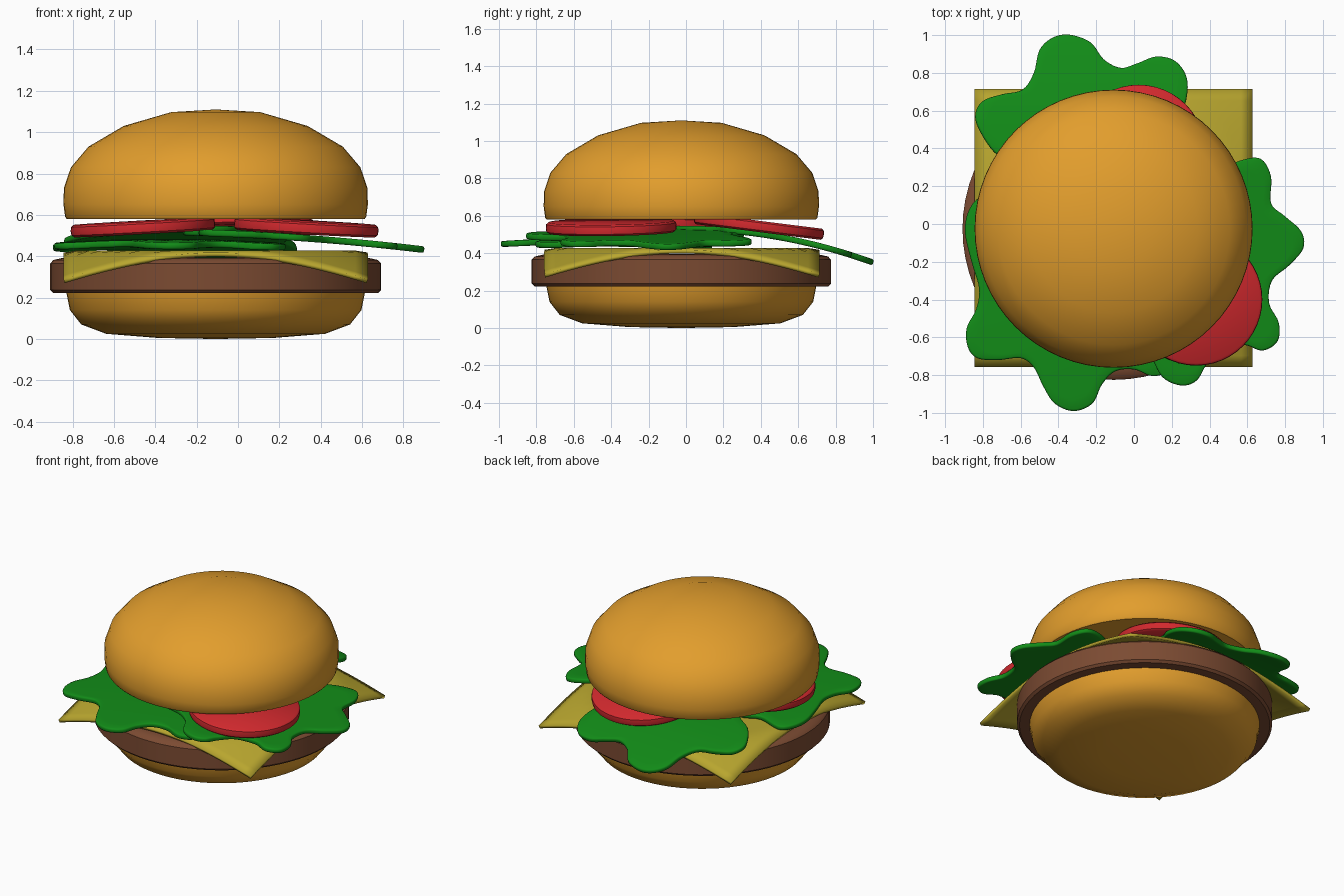
import bpy, bmesh, math
from mathutils import Vector

if "Cube" in bpy.data.objects:
    bpy.data.objects.remove(bpy.data.objects["Cube"])

CX, CY = -0.108, -0.025  # axis of the stack


def material(name, rgb):
    m = bpy.data.materials.new(name)
    m.diffuse_color = (*rgb, 1)
    m.use_nodes = True
    m.node_tree.nodes["Principled BSDF"].inputs["Base Color"].default_value = m.diffuse_color
    return m


BUN = material("bun", (0.76, 0.34, 0.026))
MEAT = material("meat", (0.20, 0.07, 0.032))
CHEESE = material("cheese", (0.48, 0.38, 0.028))
LEAF = material("lettuce", (0.006, 0.26, 0.009))
TOMATO = material("tomato", (0.64, 0.022, 0.027))


def finish(bm, name, mat, angle=40):
    bmesh.ops.recalc_face_normals(bm, faces=bm.faces)
    me = bpy.data.meshes.new(name)
    bm.to_mesh(me)
    bm.free()
    ob = bpy.data.objects.new(name, me)
    bpy.context.collection.objects.link(ob)
    me.materials.append(mat)
    bpy.ops.object.select_all(action='DESELECT')
    ob.select_set(True)
    bpy.context.view_layer.objects.active = ob
    bpy.ops.object.shade_smooth_by_angle(angle=math.radians(angle))
    return ob


def lathe(name, profile, mat, loc=(CX, CY, 0), n=64):
    bm = bmesh.new()
    vs = [bm.verts.new((r, 0, z)) for r, z in profile]
    es = [bm.edges.new(p) for p in zip(vs, vs[1:])]
    bmesh.ops.spin(bm, geom=vs + es, cent=(0, 0, 0), axis=(0, 0, 1),
                   angle=math.tau, steps=n, use_duplicate=False)
    bmesh.ops.remove_doubles(bm, verts=bm.verts, dist=1e-4)
    ob = finish(bm, name, mat)
    ob.location = loc
    return ob


def thicken(ob, t, bevel=0):
    s = ob.modifiers.new("thickness", 'SOLIDIFY')
    s.thickness, s.offset = t, 0
    if bevel:
        b = ob.modifiers.new("round", 'BEVEL')
        b.width, b.segments = bevel, 2
        b.limit_method, b.angle_limit = 'ANGLE', math.radians(60)


# Buns and patty
lathe("bottom_bun", [(0, 0), (0.28, 0.005), (0.53, 0.025), (0.65, 0.07),
                     (0.705, 0.14), (0.722, 0.225), (0.70, 0.245), (0, 0.245)], BUN)
lathe("patty", [(0, 0.222), (0.785, 0.222), (0.80, 0.237), (0.80, 0.365),
                (0.785, 0.382), (0.74, 0.392), (0, 0.395)], MEAT)
lathe("top_bun", [(0, 0.58), (0.72, 0.58), (0.728, 0.59), (0.736, 0.65), (0.734, 0.73),
                  (0.70, 0.83), (0.615, 0.93), (0.445, 1.03), (0.215, 1.097), (0, 1.11)], BUN)

# Cheese slice: square sheet with drooping corners
bm = bmesh.new()
bmesh.ops.create_grid(bm, x_segments=24, y_segments=24, size=0.733)
for v in bm.verts:
    r = v.co.xy.length
    v.co.z = 0.418 - 0.14 * max(0, r - 0.71) / 0.33
cheese = finish(bm, "cheese_slice", CHEESE)
cheese.location = (CX, CY + 0.003, 0)
thicken(cheese, 0.02)


# Lettuce leaves: smoothed wavy outline, filled with rings towards the centre
def leaf(name, pts, height, steps=5, rings=8):
    p = [Vector(q) for q in pts]
    n = len(p)
    outline = []
    for i in range(n):
        a, b, c, d = p[i - 1], p[i], p[(i + 1) % n], p[(i + 2) % n]
        for k in range(steps):
            t = k / steps
            outline.append(0.5 * (2 * b + (c - a) * t + (2 * a - 5 * b + 4 * c - d) * t * t
                                  + (3 * b - a - 3 * c + d) * t ** 3))
    mid = sum(outline, Vector((0, 0))) / len(outline)
    bm = bmesh.new()
    point = lambda q: bm.verts.new((q.x, q.y, height(q.x, q.y)))
    loops = [[point(mid + (q - mid) * k / rings) for q in outline] for k in range(1, rings + 1)]
    centre = point(mid)
    m = len(outline)
    for i in range(m):
        j = (i + 1) % m
        bm.faces.new((centre, loops[0][i], loops[0][j]))
        for a, b in zip(loops, loops[1:]):
            bm.faces.new((a[i], b[i], b[j], a[j]))
    thicken(finish(bm, name, LEAF), 0.032, 0.01)


leaf("lettuce_front", [
    (-0.87, 0.08), (-0.895, -0.04), (-0.86, -0.2), (-0.82, -0.34), (-0.835, -0.45),
    (-0.885, -0.55), (-0.88, -0.65), (-0.83, -0.71), (-0.72, -0.72), (-0.6, -0.71),
    (-0.53, -0.76), (-0.48, -0.86), (-0.42, -0.95), (-0.32, -0.99), (-0.22, -0.95),
    (-0.17, -0.85), (-0.1, -0.78), (0, -0.77), (0.1, -0.805), (0.19, -0.77), (0.23, -0.65),
    (0.17, -0.5), (0.2, -0.33), (0.13, -0.16), (-0.02, -0.12), (-0.18, 0.03),
    (-0.35, 0), (-0.5, 0.14), (-0.64, 0.1), (-0.8, 0.14)],
    lambda x, y: 0.468 - 0.06 * ((x + 0.35) ** 2 + (y + 0.42) ** 2))

leaf("lettuce_back", [
    (-0.74, 0.38), (-0.82, 0.5), (-0.84, 0.58), (-0.8, 0.65), (-0.7, 0.685), (-0.59, 0.71),
    (-0.53, 0.8), (-0.5, 0.92), (-0.43, 0.985), (-0.34, 1.0), (-0.23, 0.96), (-0.16, 0.87),
    (-0.07, 0.825), (0.02, 0.85), (0.12, 0.885), (0.22, 0.86), (0.28, 0.77), (0.275, 0.65),
    (0.23, 0.53), (0.26, 0.38), (0.2, 0.22), (0.04, 0.16), (-0.05, 0), (-0.2, -0.07),
    (-0.35, 0.03), (-0.5, 0.03), (-0.6, 0.13), (-0.61, 0.28)],
    lambda x, y: 0.53 - 0.18 * max(0, y) ** 2)

leaf("lettuce_right", [
    (0.56, 0.335), (0.67, 0.345), (0.725, 0.25), (0.725, 0.11), (0.8, 0.04), (0.885, -0.04),
    (0.895, -0.13), (0.82, -0.22), (0.73, -0.3), (0.715, -0.42), (0.765, -0.52),
    (0.76, -0.62), (0.68, -0.67), (0.58, -0.64), (0.45, -0.67), (0.38, -0.75), (0.33, -0.83),
    (0.25, -0.855), (0.15, -0.81), (0.08, -0.69), (-0.02, -0.62), (-0.16, -0.58),
    (-0.19, -0.45), (-0.17, -0.32), (-0.26, -0.2), (-0.24, -0.06), (-0.1, 0),
    (-0.02, 0.1), (0.02, 0.25), (0.15, 0.31), (0.28, 0.25), (0.42, 0.27)],
    lambda x, y: 0.517 - 0.025 * (x + 0.28) - 0.04 * (x + 0.28) ** 2)

# Tomato slices, each tipped slightly outwards
for name, loc, tilt in (("tomato_right", (0.33, -0.40, 0.54), (0.015, 0.055)),
                        ("tomato_left", (-0.46, -0.15, 0.54), (0.01, -0.055)),
                        ("tomato_back", (0.025, 0.39, 0.543), (-0.125, 0.0))):
    slice_ob = lathe(name, [(0, -0.03), (0.335, -0.03), (0.347, -0.02), (0.35, 0),
                            (0.347, 0.02), (0.335, 0.03), (0, 0.03)], TOMATO, loc, 48)
    slice_ob.rotation_euler = (tilt[0], tilt[1], 0)
